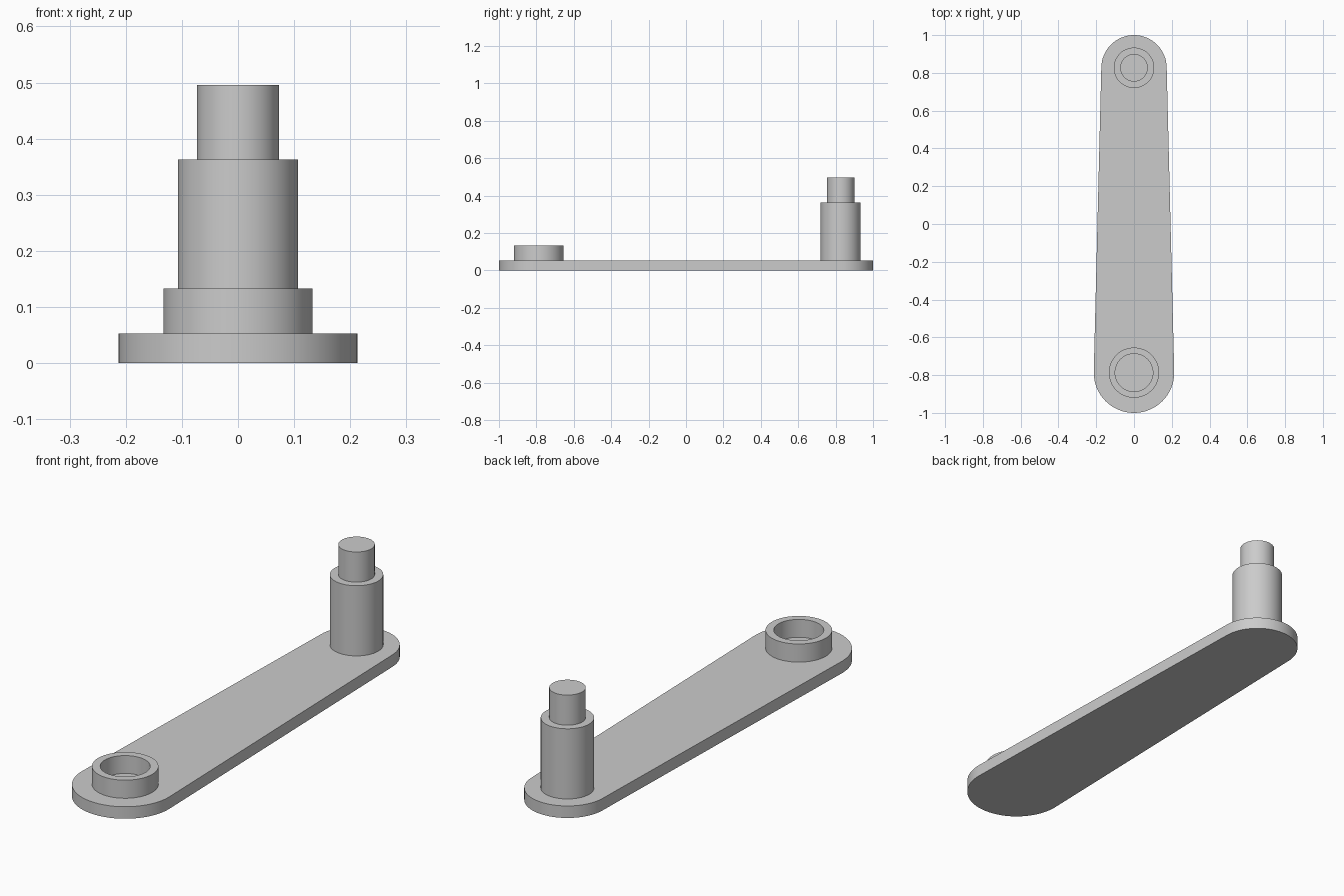
import bpy, bmesh
from math import cos, sin, pi

cube = bpy.data.objects.get("Cube")
if cube:
    bpy.data.objects.remove(cube, do_unlink=True)

SEGMENTS = 64
PLATE_TOP = 0.053
HUB_Y, HUB_END = -0.787, 0.213
POST_Y, POST_END = 0.827, 0.173

grey = bpy.data.materials.new("plain_grey")
grey.use_nodes = True
colour = (0.6, 0.6, 0.6, 1)
grey.diffuse_color = colour
grey.node_tree.nodes["Principled BSDF"].inputs["Base Color"].default_value = colour


def finish(bm, name):
    """Turn the bmesh into a shaded object with the grey material."""
    bmesh.ops.recalc_face_normals(bm, faces=bm.faces)
    mesh = bpy.data.meshes.new(name)
    bm.to_mesh(mesh)
    bm.free()
    mesh.materials.append(grey)
    obj = bpy.data.objects.new(name, mesh)
    bpy.context.collection.objects.link(obj)
    bpy.ops.object.select_all(action='DESELECT')
    obj.select_set(True)
    bpy.context.view_layer.objects.active = obj
    bpy.ops.object.shade_smooth_by_angle()
    return obj


def arc(y, radius, start, sweep, steps):
    return [(radius * cos(start + sweep * i / steps),
             y + radius * sin(start + sweep * i / steps)) for i in range(steps + 1)]


def turned(name, y, profile):
    """Lathe a (radius, height) profile around a vertical axis at y, capping open rings."""
    bm = bmesh.new()
    rings = [[bm.verts.new((px, py, z)) for px, py in arc(y, r, 0, 2 * pi, SEGMENTS)[:-1]]
             for r, z in profile]
    for low, high in zip(rings, rings[1:]):
        for i in range(SEGMENTS):
            j = (i + 1) % SEGMENTS
            bm.faces.new((low[i], low[j], high[j], high[i]))
    bm.faces.new(rings[0])
    bm.faces.new(rings[-1])
    return finish(bm, name)


# Tapered arm plate with rounded ends
bm = bmesh.new()
outline = arc(POST_Y, POST_END, 0, pi, 32) + arc(HUB_Y, HUB_END, pi, pi, 32)
base = bm.faces.new([bm.verts.new((x, y, 0)) for x, y in outline])
top = bmesh.ops.extrude_face_region(bm, geom=[base], use_keep_orig=True)
bmesh.ops.translate(bm, vec=(0, 0, PLATE_TOP),
                    verts=[v for v in top["geom"] if isinstance(v, bmesh.types.BMVert)])
finish(bm, "arm_plate")

# Hollow hub, its blind hole reaching down to the plate
turned("hub_collar", HUB_Y, [(0.133, PLATE_TOP - 0.01), (0.133, 0.133),
                             (0.1, 0.133), (0.1, PLATE_TOP + 0.001)])

# Stepped post with a narrower pin on top
turned("stepped_post", POST_Y, [(0.107, PLATE_TOP - 0.01), (0.107, 0.363),
                                (0.073, 0.363), (0.073, 0.496)])
